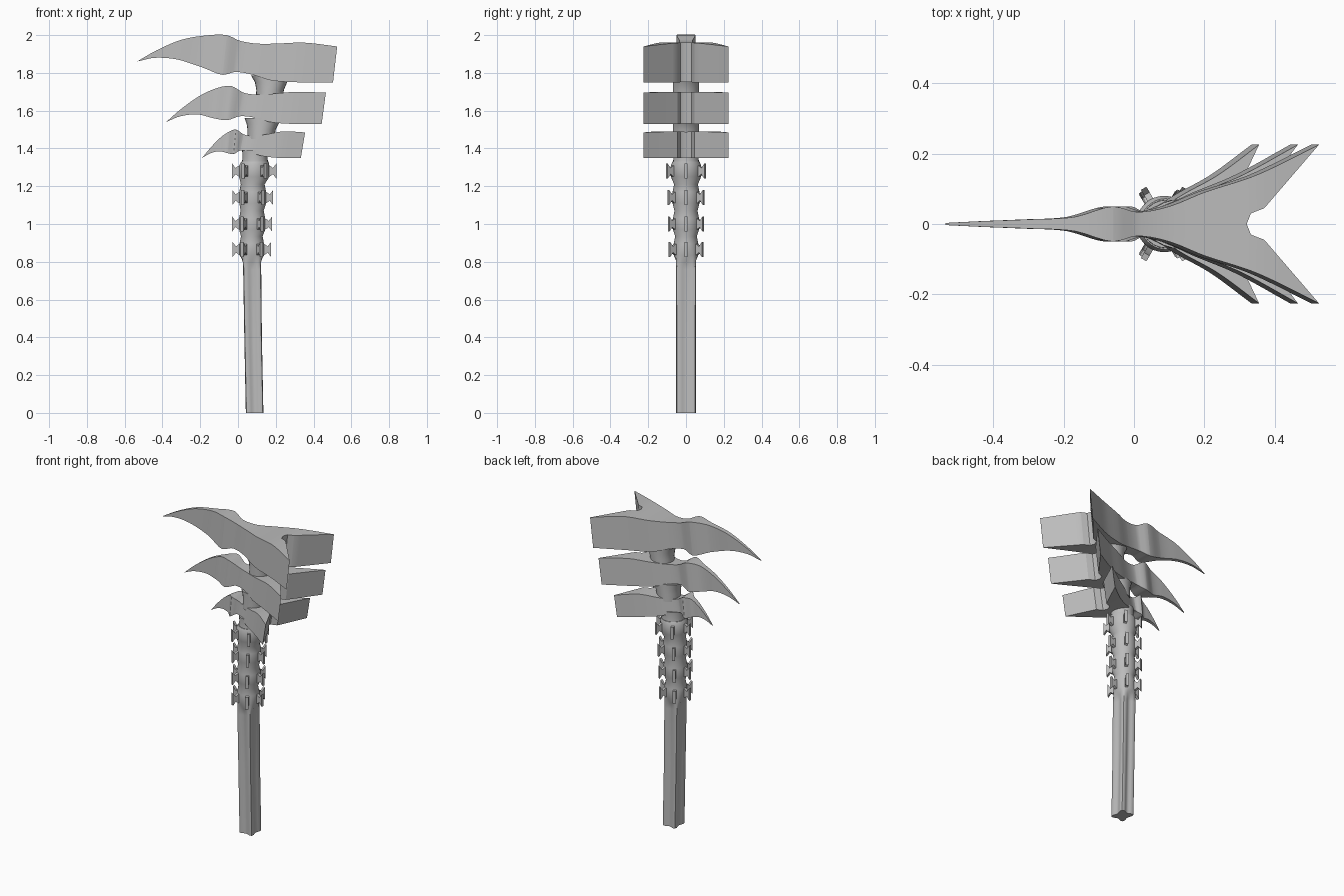
import bpy
import bmesh
import math

TAU = math.tau

default = bpy.data.objects.get("Cube")
if default:
    bpy.data.objects.remove(default, do_unlink=True)

grey = bpy.data.materials.new("plain grey")
grey.use_nodes = True
colour = (0.5, 0.5, 0.5, 1)
grey.diffuse_color = colour
grey.node_tree.nodes["Principled BSDF"].inputs["Base Color"].default_value = colour


def finish(name, bm, mirror=False, angle=35):
    """Clean the mesh, make the object, optionally mirror it across y."""
    bmesh.ops.remove_doubles(bm, verts=bm.verts, dist=0.0005)
    bmesh.ops.recalc_face_normals(bm, faces=bm.faces)
    mesh = bpy.data.meshes.new(name)
    bm.to_mesh(mesh)
    bm.free()
    mesh.materials.append(grey)
    obj = bpy.data.objects.new(name, mesh)
    bpy.context.collection.objects.link(obj)
    if mirror:
        mod = obj.modifiers.new("Mirror", "MIRROR")
        mod.use_axis = (False, True, False)
    bpy.ops.object.select_all(action="DESELECT")
    obj.select_set(True)
    bpy.context.view_layer.objects.active = obj
    bpy.ops.object.shade_smooth_by_angle(angle=math.radians(angle))
    return obj


def loft(bm, rings):
    """Skin a list of closed rings of points and cap both ends."""
    loops = [[bm.verts.new(p) for p in ring] for ring in rings]
    for low, high in zip(loops, loops[1:]):
        for i in range(len(low)):
            j = (i + 1) % len(low)
            bm.faces.new((low[i], low[j], high[j], high[i]))
    bm.faces.new(loops[0][::-1])
    bm.faces.new(loops[-1])


def linear(keys, vals, x):
    for i in range(len(keys) - 1):
        if x <= keys[i + 1]:
            t = max(0, (x - keys[i]) / (keys[i + 1] - keys[i]))
            return vals[i] + t * (vals[i + 1] - vals[i])
    return vals[-1]


def smooth(keys, vals, x):
    """Cubic interpolation through the key points."""
    last = len(keys) - 1

    def slope(i):
        a, b = max(i - 1, 0), min(i + 1, last)
        return (vals[b] - vals[a]) / (keys[b] - keys[a])

    i = 0
    while i < last - 1 and x > keys[i + 1]:
        i += 1
    h = keys[i + 1] - keys[i]
    t = (x - keys[i]) / h
    s = t * t * (3 - 2 * t)
    return ((1 - s) * vals[i] + s * vals[i + 1]
            + h * t * (1 - t) * ((1 - t) * slope(i) - t * slope(i + 1)))


# Blades: a curved spike at -x and a two-pronged fork at +x
HALF_WIDTH = [.003, .008, .013, .02, .05, .034, .05, .09, .14, .225]


def blade(name, keys, top, bottom, base, notch):
    keys = [k / 100 for k in keys]
    top = [base + v / 100 for v in top]
    bottom = [base + v / 100 for v in bottom]
    tip, end = keys[0], keys[-1]
    fork_keys = [tip, notch, notch + .012, notch + .05, end]
    fork_vals = [0, 0, .03, .045, HALF_WIDTH[-1]]
    steps = 40
    xs = {round(tip + (end - tip) * i / steps, 4) for i in range(steps + 1)}
    xs = sorted(xs | set(keys) | {round(k, 4) for k in fork_keys})
    bm = bmesh.new()
    rows = []
    for x in xs:
        outer = smooth(keys, HALF_WIDTH, x)
        inner = min(linear(fork_keys, fork_vals, x), outer)
        low_x = x - .022 * min(1, (x - tip) / .3)
        zt, zb = smooth(keys, top, x), smooth(keys, bottom, x)
        rows.append([bm.verts.new(p) for p in (
            (x, inner, zt), (x, outer, zt),
            (low_x, outer, zb), (low_x, inner, zb))])
    for a, b in zip(rows, rows[1:]):
        for i in range(4):
            j = (i + 1) % 4
            on_centre = i == 3 and max(a[0].co.y, b[0].co.y) < .0001
            if not on_centre:
                bm.faces.new((a[i], a[j], b[j], b[i]))
    bm.faces.new(rows[0])
    finish(name, bm, mirror=True, angle=28)


blade("upper_blade",
      [-53.5, -43, -30, -17, -6, 1, 10, 20, 35, 52.5],
      [11, 17, 22.5, 24.8, 25, 22, 20.5, 20.5, 21, 19],
      [11, 13, 12, 8, 4, 5.5, 4, 1, 0, 0], 1.75, .32)
blade("middle_blade",
      [-38, -30, -20, -11, -3.5, 3, 10, 19, 31, 46.5],
      [1, 8, 15, 19, 20, 16.5, 15.5, 16, 17, 16.5],
      [1, 4, 5, 3, 2, 4, 3.5, 1, 0, 0], 1.53, .28)
blade("lower_blade",
      [-19, -14, -9, -4.5, -1, 3, 8, 15, 24, 35.5],
      [0, 6, 11, 14, 15, 12.5, 11.5, 12.5, 14, 13.5],
      [0, 2.5, 3.5, 2.5, 2, 4, 3, 1, 0, 0], 1.35, .22)


# Handle and collar: four-ridged grip blending into a round, rippled collar
def section(z, cx, r, star, count=32):
    ring = []
    for i in range(count):
        a = TAU * i / count
        ridge = ((1 - math.cos(4 * a)) / 2) ** 1.5
        rad = r * (1 - star + star * 1.6 * ridge)  if star < 0 else r * (1 + star * (.65 * ridge))
        squash = 1 + .12 * star
        ring.append((cx + rad * math.cos(a), rad * math.sin(a) * squash, z))
    return ring


bm = bmesh.new()
RIBS = [(.865, .073, .102), (1, .075, .106), (1.14, .078, .108), (1.28, .086, .117)]
rings = [section(0, .088, .037, 1), section(.4, .08, .037, 1),
         section(.76, .075, .038, 1), section(.8, .074, .045, .6)]
for z, cx, reach in RIBS:
    rings.append(section(z - .03, cx, reach - .037, 0))
    rings.append(section(z + .03, cx, reach - .037, 0))
    rings.append(section(z + .07, cx, reach - .045, 0))
rings[-1] = section(1.33, .09, .072, 0)
loft(bm, rings)
finish("handle", bm, angle=50)

# Collar studs: rings of six flared tabs
bm = bmesh.new()
for z, cx, reach in RIBS:
    root = reach - .05
    outline = [(root, -.034), (reach - .03, -.026), (reach - .018, -.016),
               (reach, -.04)]
    outline += [(r, -h) for r, h in reversed(outline)]
    for k in range(6):
        a = TAU * k / 6
        ca, sa = math.cos(a), math.sin(a)
        loft(bm, [[(cx + r * ca - w * sa, r * sa + w * ca, z + h)
                   for r, h in outline] for w in (-.009, .009)])
finish("collar_studs", bm)

# Necks: short flared columns joining the collar and the blades
NECKS = {
    "lower_neck": [(1.32, .09, .07), (1.35, .09, .066), (1.39, .09, .068)],
    "middle_neck": [(1.45, .12, .07), (1.5, .125, .075), (1.53, .13, .084), (1.56, .135, .1)],
    "upper_neck": [(1.66, .165, .07), (1.71, .17, .073), (1.75, .175, .085), (1.785, .175, .105)],
}
for name, levels in NECKS.items():
    bm = bmesh.new()
    loft(bm, [[(cx + r * math.cos(TAU * i / 24), min(r, .07) * math.sin(TAU * i / 24), z)
               for i in range(24)] for z, cx, r in levels])
    finish(name, bm)
